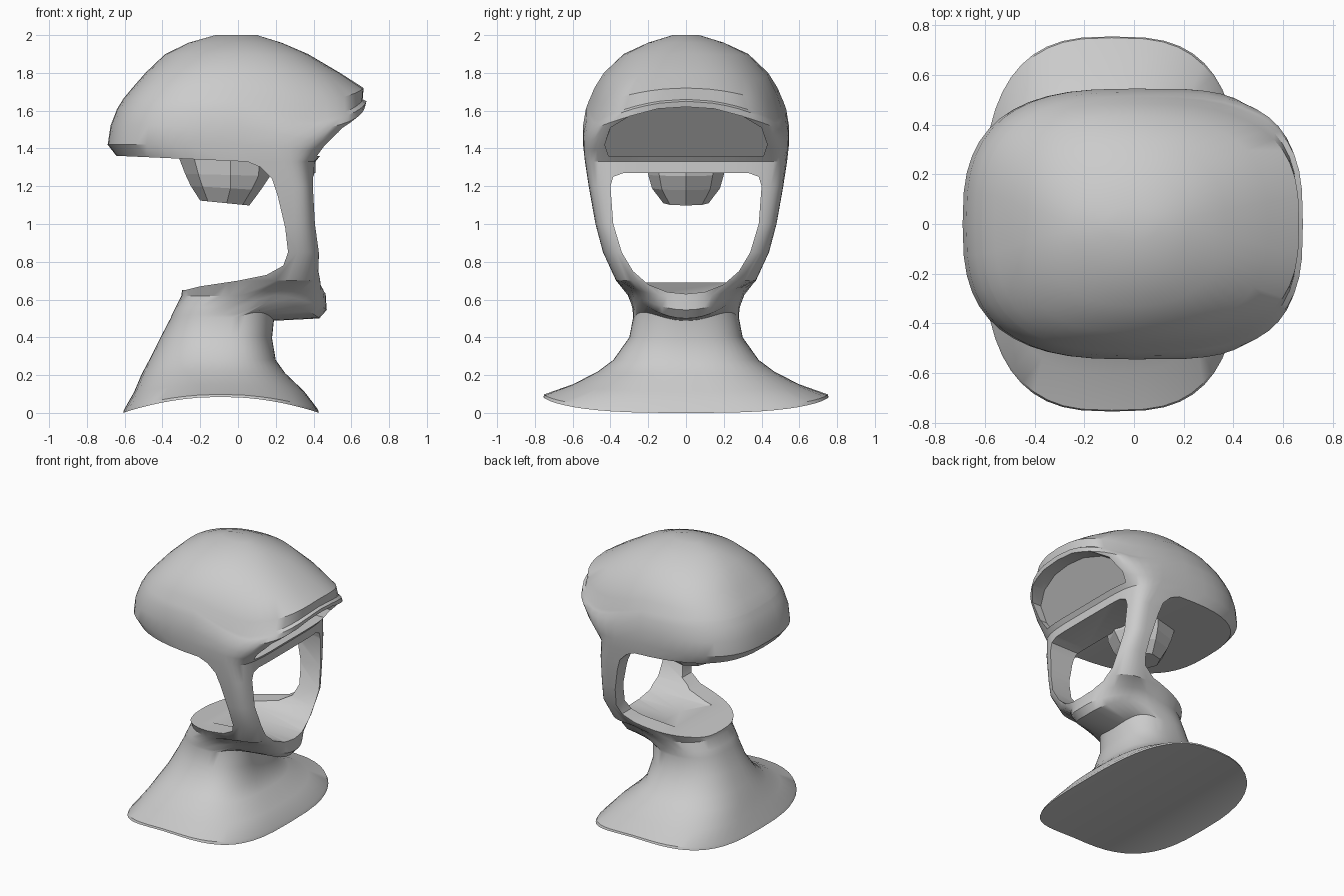
import bpy
import bmesh
import math

RING = 48
BACK_ROUNDNESS = 2.8

cube = bpy.data.objects.get("Cube")
if cube:
    bpy.data.objects.remove(cube, do_unlink=True)

# One plain grey material
grey = bpy.data.materials.new("matte_grey")
grey.use_nodes = True
grey_value = (0.6, 0.6, 0.6, 1)
grey.diffuse_color = grey_value
grey.node_tree.nodes["Principled BSDF"].inputs["Base Color"].default_value = grey_value


def finish(name, bm):
    """Turn a bmesh into a linked object with the grey material."""
    bmesh.ops.recalc_face_normals(bm, faces=bm.faces)
    mesh = bpy.data.meshes.new(name)
    bm.to_mesh(mesh)
    bm.free()
    mesh.materials.append(grey)
    obj = bpy.data.objects.new(name, mesh)
    bpy.context.collection.objects.link(obj)
    return obj


def signed_power(value, power):
    return math.copysign(abs(value) ** power, value)


def section_ring(section, count):
    """Superellipse outline with separate front and back reach."""
    z, back, centre, front, half_width, roundness = section
    points = []
    for i in range(count):
        angle = math.tau * i / count
        ahead = math.cos(angle) > 0
        power = 2 / (roundness if ahead else min(roundness, BACK_ROUNDNESS))
        reach = front - centre if ahead else centre - back
        points.append((centre + reach * signed_power(math.cos(angle), power),
                       half_width * signed_power(math.sin(angle), power), z))
    return points


def loft(name, sections, count, shape):
    """Skin the rings and close both ends with strips running across."""
    bm = bmesh.new()
    rings = [[bm.verts.new(shape(p)) for p in section_ring(s, count)] for s in sections]
    for low, high in zip(rings, rings[1:]):
        for i in range(count):
            j = (i + 1) % count
            bm.faces.new((low[i], low[j], high[j], high[i]))
    for ring in (rings[0], rings[-1]):
        for i in range(count // 2):
            corners = [ring[i], ring[i + 1], ring[-i - 1], ring[-i % count]]
            bm.faces.new(list(dict.fromkeys(corners)))
    return finish(name, bm)


def prism(name, outline, near, far):
    """Join two copies of an outline, placed by the near and far functions."""
    bm = bmesh.new()
    a = [bm.verts.new(near(u, v)) for u, v in outline]
    b = [bm.verts.new(far(u, v)) for u, v in outline]
    bm.faces.new(a)
    bm.faces.new(b)
    for i in range(len(a)):
        j = (i + 1) % len(a)
        bm.faces.new((a[i], a[j], b[j], b[i]))
    obj = finish(name, bm)
    obj.hide_render = True
    return obj


def mirrored(half):
    """Complete a half outline across the centre line."""
    return half + [(-u, v) for u, v in reversed(half) if u > 0]


def carve(target, cutter):
    modifier = target.modifiers.new("carve", "BOOLEAN")
    modifier.operation = "DIFFERENCE"
    modifier.solver = "EXACT"
    modifier.object = cutter
    bpy.context.view_layer.objects.active = target
    bpy.ops.object.modifier_apply(modifier=modifier.name)
    bpy.data.objects.remove(cutter, do_unlink=True)


def tent(z, middle, spread):
    return max(0, 1 - abs(z - middle) / spread)


def bend(point):
    """Arch the shoulder base, round the chin upwards and droop the brow."""
    x, y, z = point
    arch = 0.085 * (1 - ((x + 0.09) / 0.52) ** 2) * max(0, 1 - z / 0.25)
    chin = tent(z, 0.52, 0.16) * min(1, max(0, x / 0.2))
    brow = tent(z, 1.65, 0.3) * min(1, max(0, x / 0.4))
    lift = chin * (0.12 * (y / 0.28) ** 2 - 0.02)
    return x, y, z + arch + lift - 0.13 * brow * (y / 0.5) ** 2


def tilt(point):
    """Lean the underside of the stub."""
    x, y, z = point
    return x, y, z - 0.1 * (x + 0.06) * tent(z, 1.11, 0.2)


# Shoulders, neck and jaw: height, back, centre, front, half width, roundness
lower = [
    (0, -.61, -.09, .43, .755, 3),
    (.02, -.6, -.09, .42, .75, 3),
    (.1, -.55, -.09, .35, .6, 2.8),
    (.2, -.51, -.09, .25, .47, 2.5),
    (.28, -.47, -.09, .2, .385, 2.4),
    (.4, -.41, -.09, .18, .3, 2.4),
    (.505, -.355, -.08, .19, .28, 2.4),
    (.52, -.35, -.08, .43, .28, 2.4),
    (.56, -.33, -.04, .47, .285, 2.4),
    (.62, -.3, .08, .465, .31, 2.4),
    (.7, -.29, .2, .46, .37, 2.8),
    (.85, -.35, .24, .45, .44, 4),
]
# Face frame, brow and dome
upper = [
    (1, -.4, .2, .425, .48, 5),
    (1.2, -.5, .2, .41, .515, 5),
    (1.33, -.62, .1, .41, .535, 5),
    (1.42, -.69, 0, .48, .545, 4.8),
    (1.52, -.675, 0, .57, .545, 4),
    (1.61, -.64, 0, .67, .53, 3.3),
    (1.65, -.615, 0, .68, .515, 3.1),
    (1.66, -.61, 0, .66, .51, 3),
    (1.72, -.56, 0, .665, .485, 2.8),
    (1.8, -.49, 0, .54, .435, 2.6),
    (1.9, -.385, 0, .37, .33, 2.3),
    (1.96, -.26, 0, .23, .2, 2),
    (2, -.12, 0, .1, .07, 2),
]
hood = loft("hood", lower + upper, RING, bend)

# Open gap behind the face frame, from neck top to dome underside
gap = [(-1, 1.37), (-.62, 1.36), (.05, 1.33), (.12, 1.3), (.18, 1.24),
       (.21, 1.15), (.25, .98), (.265, .85), (.24, .78), (.15, .73),
       (0, .7), (-.2, .67), (-.28, .65), (-1, .64)]
carve(hood, prism("gap_cutter", gap,
                  lambda x, z: (x, -1, z), lambda x, z: (x, 1, z)))

# Face opening, sloping back into a shallow scoop on the neck
opening = mirrored([(0, .63), (.1, .64), (.2, .68), (.28, .75), (.34, .85),
                    (.385, 1), (.4, 1.2), (.385, 1.25), (.33, 1.27)])
carve(hood, prism("face_cutter", opening,
                  lambda y, z: (.15 - 3.5 * (z - .63), y, z),
                  lambda y, z: (1, y, z)))

# Sloped recess under the brow
recess = mirrored([(0, 1.36), (.41, 1.36), (.43, 1.42), (.4, 1.51),
                   (.3, 1.57), (.15, 1.61), (0, 1.62)])
carve(hood, prism("brow_cutter", recess,
                  lambda y, z: (.33 + (z - 1.33) * .85, y, z),
                  lambda y, z: (1, y, z)))

# Faceted stub hanging below the dome
stub_sections = [
    (1.11, -.2, -.06, .06, .12, 2),
    (1.19, -.25, -.04, .12, .18, 2),
    (1.26, -.28, -.04, .17, .2, 2),
    (1.37, -.32, -.04, .18, .21, 2),
]
loft("dome_stub", stub_sections, 8, tilt)

# Soft shading with crisp edges on the hood
bpy.ops.object.select_all(action="DESELECT")
hood.select_set(True)
bpy.context.view_layer.objects.active = hood
bpy.ops.object.shade_smooth_by_angle(angle=math.radians(32))
